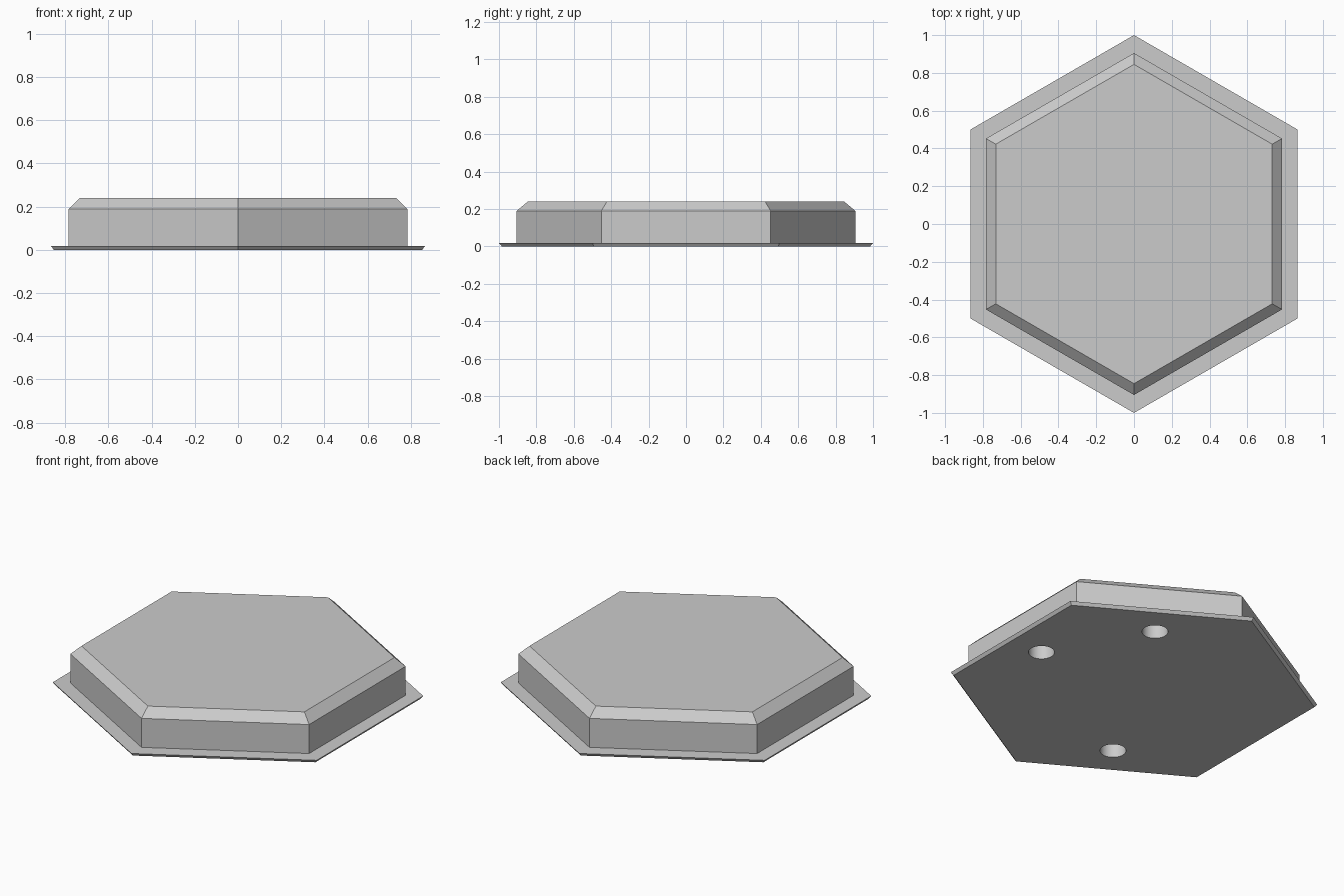
import bpy, bmesh
from math import cos, sin, pi, radians

cube = bpy.data.objects.get("Cube")
if cube:
    bpy.data.objects.remove(cube, do_unlink=True)

grey = bpy.data.materials.new("plain_grey")
grey.use_nodes = True
colour = (0.6, 0.6, 0.6, 1)
grey.diffuse_color = colour
grey.node_tree.nodes["Principled BSDF"].inputs["Base Color"].default_value = colour


def loft(name, profile, sides, centre=(0, 0)):
    """Solid made of stacked regular rings given as (radius, height)."""
    bm = bmesh.new()
    rings = []
    for radius, z in profile:
        angles = [pi / 2 + 2 * pi * i / sides for i in range(sides)]
        rings.append([bm.verts.new((centre[0] + radius * cos(a),
                                    centre[1] + radius * sin(a), z)) for a in angles])
    for low, high in zip(rings, rings[1:]):
        for i in range(sides):
            j = (i + 1) % sides
            bm.faces.new((low[i], low[j], high[j], high[i]))
    bm.faces.new(rings[0][::-1])
    bm.faces.new(rings[-1])
    mesh = bpy.data.meshes.new(name)
    bm.to_mesh(mesh)
    bm.free()
    mesh.materials.append(grey)
    obj = bpy.data.objects.new(name, mesh)
    bpy.context.collection.objects.link(obj)
    return obj


# Hexagonal tile: thin flared flange, upright wall and chamfered top
tile = loft("hexagonal_tile",
            [(0.985, 0), (1, 0.018), (0.905, 0.018), (0.905, 0.19), (0.845, 0.24)], 6)

# Three round blind sockets in the underside
bpy.context.view_layer.objects.active = tile
tile.select_set(True)
for angle in (0, 60, 240):
    a = radians(angle)
    cutter = loft("socket_cutter", [(0.07, -0.05), (0.07, 0.13)], 32,
                  (0.65 * cos(a), 0.65 * sin(a)))
    cutter.hide_render = True
    cut = tile.modifiers.new("socket", "BOOLEAN")
    cut.operation = "DIFFERENCE"
    cut.solver = "EXACT"
    cut.object = cutter
    bpy.ops.object.modifier_apply(modifier=cut.name)
    bpy.data.objects.remove(cutter, do_unlink=True)

# Round socket walls stay smooth, tile edges stay sharp
bpy.ops.object.shade_smooth_by_angle(angle=radians(25))
